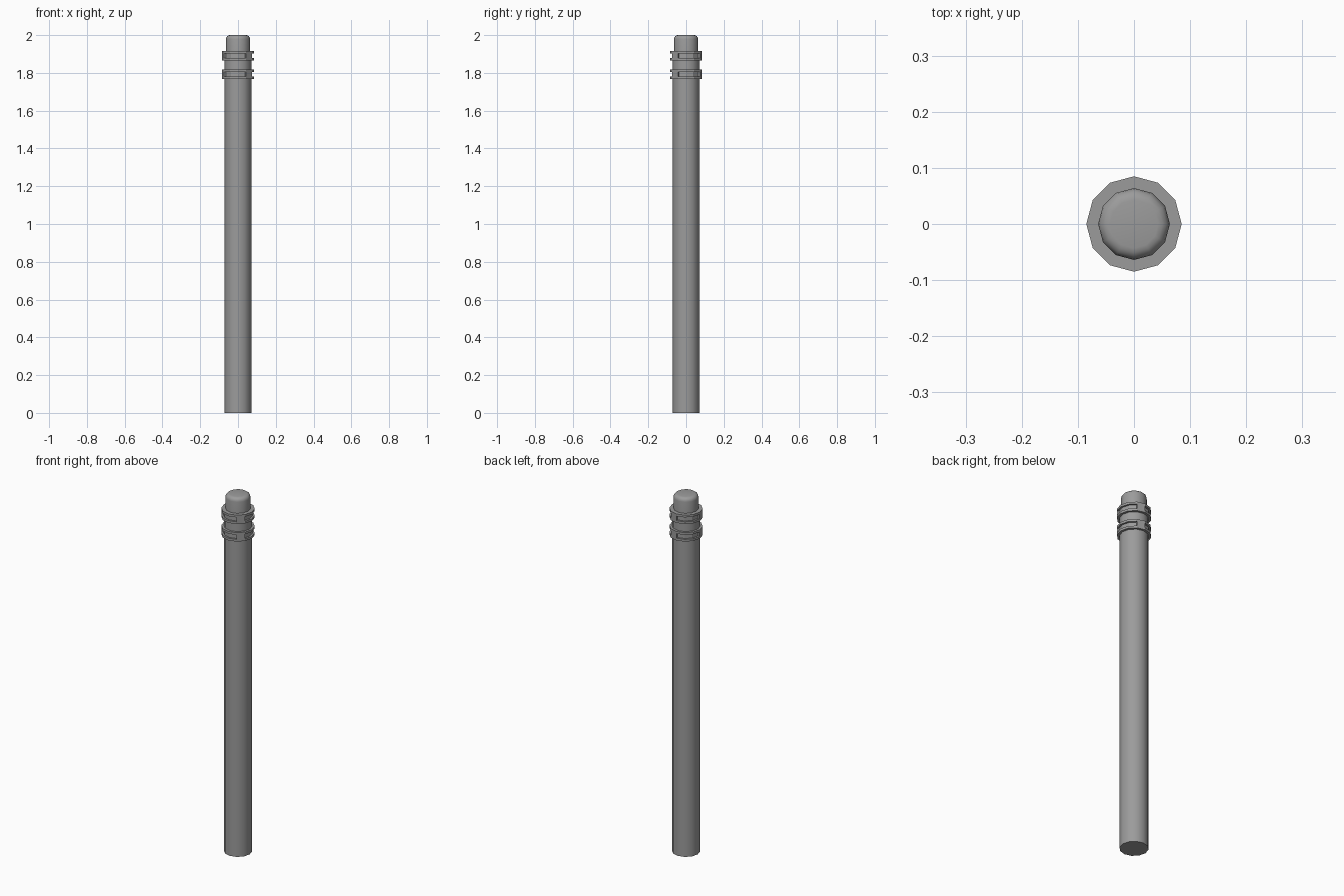
import bpy
import bmesh
import math

if "Cube" in bpy.data.objects:
    bpy.data.objects.remove(bpy.data.objects["Cube"])

SIDES = 12

grey = bpy.data.materials.new("painted grey")
grey.diffuse_color = (0.33, 0.33, 0.33, 1)
grey.use_nodes = True
grey.node_tree.nodes["Principled BSDF"].inputs["Base Color"].default_value = grey.diffuse_color


def lathe(bm, profile):
    """Stack 12-sided loops of (radius, z) and close both ends."""
    loops = []
    for r, z in profile:
        loops.append([bm.verts.new((r * math.cos(i * math.tau / SIDES),
                                    r * math.sin(i * math.tau / SIDES), z))
                      for i in range(SIDES)])
    for a, b in zip(loops, loops[1:]):
        for i in range(SIDES):
            j = (i + 1) % SIDES
            bm.faces.new((a[i], a[j], b[j], b[i]))
    bm.faces.new(loops[0][::-1])
    bm.faces.new(loops[-1])


def finish(bm, name, smooth):
    bmesh.ops.recalc_face_normals(bm, faces=bm.faces[:])
    mesh = bpy.data.meshes.new(name)
    bm.to_mesh(mesh)
    bm.free()
    mesh.materials.append(grey)
    obj = bpy.data.objects.new(name, mesh)
    bpy.context.collection.objects.link(obj)
    if smooth:
        bpy.ops.object.select_all(action='DESELECT')
        obj.select_set(True)
        bpy.context.view_layer.objects.active = obj
        bpy.ops.object.shade_smooth_by_angle(angle=math.radians(40))


# Post shaft, running up into the upper ring
bm = bmesh.new()
lathe(bm, [(0.072, 0), (0.072, 1.89)])
finish(bm, "post_shaft", True)

# Narrower cap with a rounded rim
bm = bmesh.new()
rim = [(0.043 + 0.021 * math.cos(t * math.pi / 8),
        1.979 + 0.021 * math.sin(t * math.pi / 8)) for t in range(5)]
lathe(bm, [(0.064, 1.88)] + rim)
finish(bm, "post_cap", True)


def collar(name, z0, z1):
    """Ring with three recessed channels separated by solid blocks."""
    h = z1 - z0
    bm = bmesh.new()
    lathe(bm, [(0.085, z) for z in (z0, z0 + 0.25 * h, z1 - 0.25 * h, z1)])
    channel = []
    for f in bm.faces:
        c = f.calc_center_median()
        seg = int((math.atan2(c.y, c.x) % math.tau) / (math.tau / SIDES))
        if abs(c.z - (z0 + z1) / 2) < 0.1 * h and len(f.verts) == 4 and seg % 4 != 2:
            channel.append(f)
    new = bmesh.ops.extrude_face_region(bm, geom=channel)["geom"]
    for v in new:
        if isinstance(v, bmesh.types.BMVert):
            v.co.x *= 0.88
            v.co.y *= 0.88
    bmesh.ops.delete(bm, geom=[f for f in channel if f.is_valid], context='FACES')
    finish(bm, name, False)


collar("lower_collar", 1.768, 1.818)
collar("upper_collar", 1.866, 1.916)
